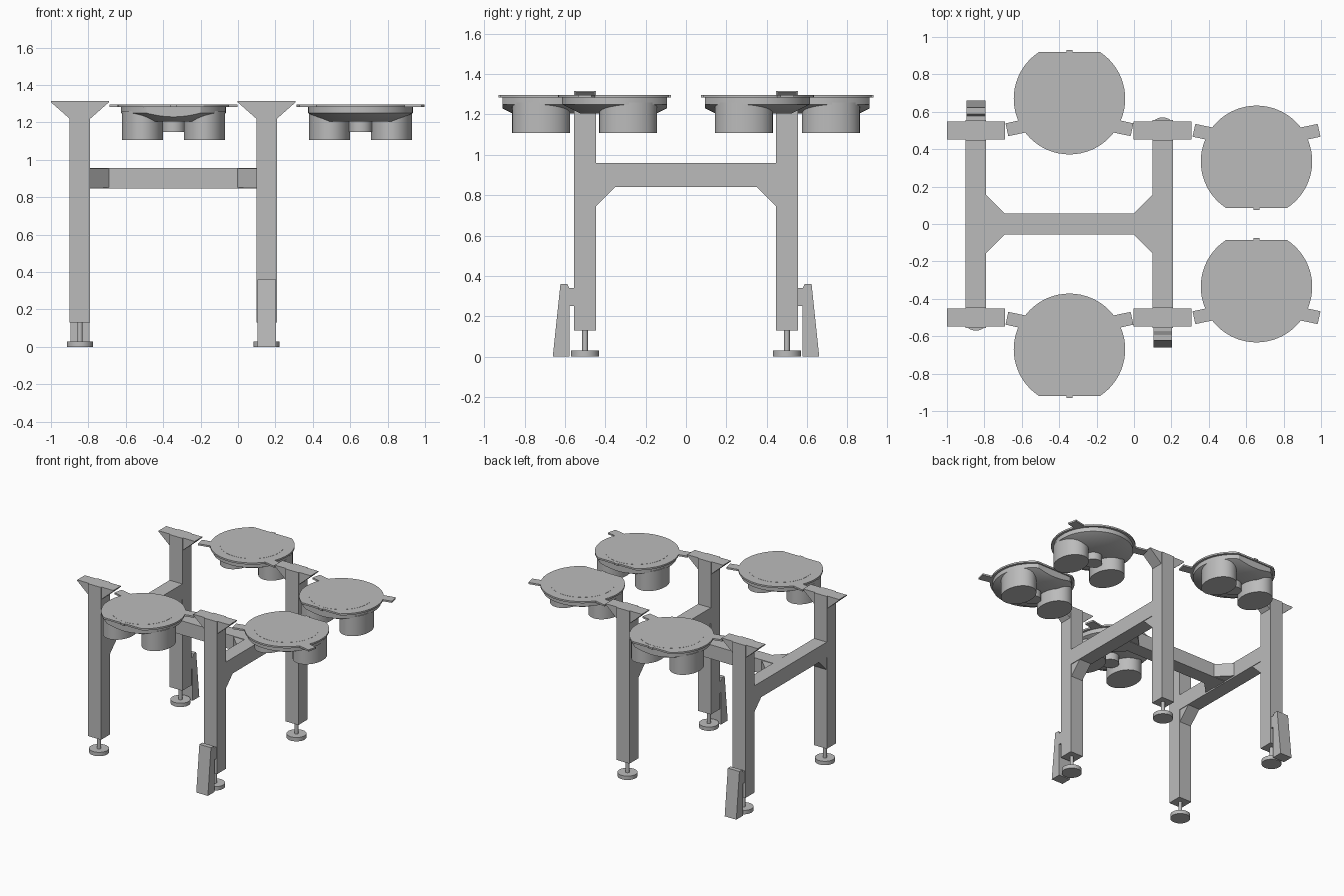
import bpy, bmesh, math
from mathutils import Matrix, Vector

if "Cube" in bpy.data.objects:
    bpy.data.objects.remove(bpy.data.objects["Cube"])

grey = bpy.data.materials.new("plain_grey")
grey.use_nodes = True
grey.diffuse_color = (0.5, 0.5, 0.5, 1)
grey.node_tree.nodes["Principled BSDF"].inputs["Base Color"].default_value = (0.5, 0.5, 0.5, 1)


def finish(bm, name, smooth=False):
    bmesh.ops.recalc_face_normals(bm, faces=bm.faces)
    mesh = bpy.data.meshes.new(name)
    bm.to_mesh(mesh)
    bm.free()
    mesh.materials.append(grey)
    obj = bpy.data.objects.new(name, mesh)
    bpy.context.collection.objects.link(obj)
    if smooth:
        bpy.ops.object.select_all(action='DESELECT')
        obj.select_set(True)
        bpy.context.view_layer.objects.active = obj
        bpy.ops.object.shade_smooth_by_angle(angle=math.radians(30))
    return obj


def box(name, x, y, z):
    bm = bmesh.new()
    centre = [(a + b) / 2 for a, b in (x, y, z)]
    size = [abs(b - a) for a, b in (x, y, z)]
    bmesh.ops.create_cube(bm, size=1)
    bm.transform(Matrix.Translation(centre) @ Matrix.Diagonal((*size, 1)))
    return finish(bm, name)


def prism(name, profile, axis, start, end):
    """Extrude a 2D profile along x, y or z."""
    bm = bmesh.new()
    place = {"x": lambda u, v, w: (w, u, v), "y": lambda u, v, w: (u, w, v),
             "z": lambda u, v, w: (u, v, w)}[axis]
    face = bm.faces.new([bm.verts.new(place(u, v, start)) for u, v in profile])
    new = bmesh.ops.extrude_face_region(bm, geom=[face])["geom"]
    verts = [g for g in new if isinstance(g, bmesh.types.BMVert)]
    bmesh.ops.translate(bm, verts=verts, vec=Vector(place(0, 0, end - start)))
    return finish(bm, name)


def round_part(name, r1, r2, z1, z2, at=(0, 0), stretch=(1, 1), cut=None, segs=64):
    """Cylinder or cone from z1 up to z2, optionally cut flat at +y."""
    bm = bmesh.new()
    bmesh.ops.create_cone(bm, cap_ends=True, segments=segs, radius1=r1, radius2=r2, depth=z2 - z1)
    bm.transform(Matrix.Translation((*at, (z1 + z2) / 2)) @ Matrix.Diagonal((*stretch, 1, 1)))
    if cut:
        geom = bm.verts[:] + bm.edges[:] + bm.faces[:]
        bmesh.ops.bisect_plane(bm, geom=geom, plane_co=(0, cut, 0), plane_no=(0, 1, 0), clear_outer=True)
        bmesh.ops.holes_fill(bm, edges=[e for e in bm.edges if e.is_boundary])
    return finish(bm, name, True)


LEG, HALF, LEG_Y = (-0.845, 0.153), 0.055, 0.5
TOP = 1.315

# Legs with levelling feet and top braces
for lx in LEG:
    for sy in (-1, 1):
        ly = sy * LEG_Y
        box("leg", (lx - HALF, lx + HALF), (ly - HALF, ly + HALF), (0.13, TOP))
        round_part("foot_stem", 0.014, 0.014, 0.02, 0.14, (lx, ly), segs=24)
        round_part("foot_pad", 0.07, 0.07, 0, 0.03, (lx, ly), segs=48)
        for s in (-1, 1):
            e = lx + s * HALF
            prism("top_brace", [(e, 1.22), (e, TOP), (e + s * 0.1, TOP), (e + s * 0.1, 1.308)],
                  "y", ly - 0.047, ly + 0.047)

# Side beams with corner braces underneath
inner = LEG_Y - HALF
for lx in LEG:
    box("side_beam", (lx - HALF, lx + HALF), (-inner, inner), (0.84, 0.96))
    for s in (-1, 1):
        prism("side_beam_brace", [(s * inner, 0.84), (s * (inner - 0.095), 0.84), (s * inner, 0.745)],
              "x", lx - 0.05, lx + 0.05)

# Middle beam with flat corner braces
ends = (LEG[0] + HALF, LEG[1] - HALF)
box("middle_beam", ends, (-HALF, HALF), (0.848, 0.957))
for e, s in zip(ends, (1, -1)):
    for sy in (-1, 1):
        prism("middle_beam_brace", [(e, sy * HALF), (e + s * 0.1, sy * HALF), (e, sy * 0.155)],
              "z", 0.852, 0.953)

# Floor brackets on two opposite legs
for lx, s in ((LEG[0], 1), (LEG[1], -1)):
    side = [(0.578, 0), (0.66, 0), (0.622, 0.36), (0.588, 0.36), (0.578, 0.34)]
    prism("floor_bracket", [(s * y, z) for y, z in side], "x", lx - 0.05, lx + 0.05)
    box("bracket_block", (lx - 0.05, lx + 0.05), (s * 0.55, s * 0.582), (0.25, 0.34))


def seat(x, y, turn):
    """Round seat with a flat edge at local +y, two arms and cups below."""
    parts = [round_part("seat_plate", 0.298, 0.298, 1.283, 1.296, cut=0.25),
             round_part("seat_disc", 0.228, 0.228, 1.29, 1.297),
             round_part("bowl_rim", 0.28, 0.28, 1.25, 1.284, cut=0.24),
             round_part("bowl", 0.19, 0.28, 1.205, 1.25, cut=0.24),
             round_part("middle_cup", 0.062, 0.062, 1.15, 1.22),
             box("edge_tab", (-0.016, 0.016), (0.24, 0.26), (1.283, 1.296))]
    for s in (-1, 1):
        parts.append(round_part("cup", 1, 1, 1.107, 1.26, (s * 0.165, 0.048), (0.11, 0.143)))
        arm = [(0.22, -0.105), (0.342, -0.132), (0.327, -0.2), (0.22, -0.178)]
        parts.append(prism("seat_arm", [(s * u, v) for u, v in arm], "z", 1.283, 1.296))
    for p in parts:
        p.data.transform(Matrix.Translation((x, y, 0)) @ Matrix.Rotation(turn, 4, "Z"))


# Four seats: flat edges outward beside the legs, inward at the far end
for sy, outward, inward in ((1, 0, math.pi), (-1, math.pi, 0)):
    seat(-0.345, sy * 0.67, outward)
    seat(0.655, sy * 0.335, inward)
